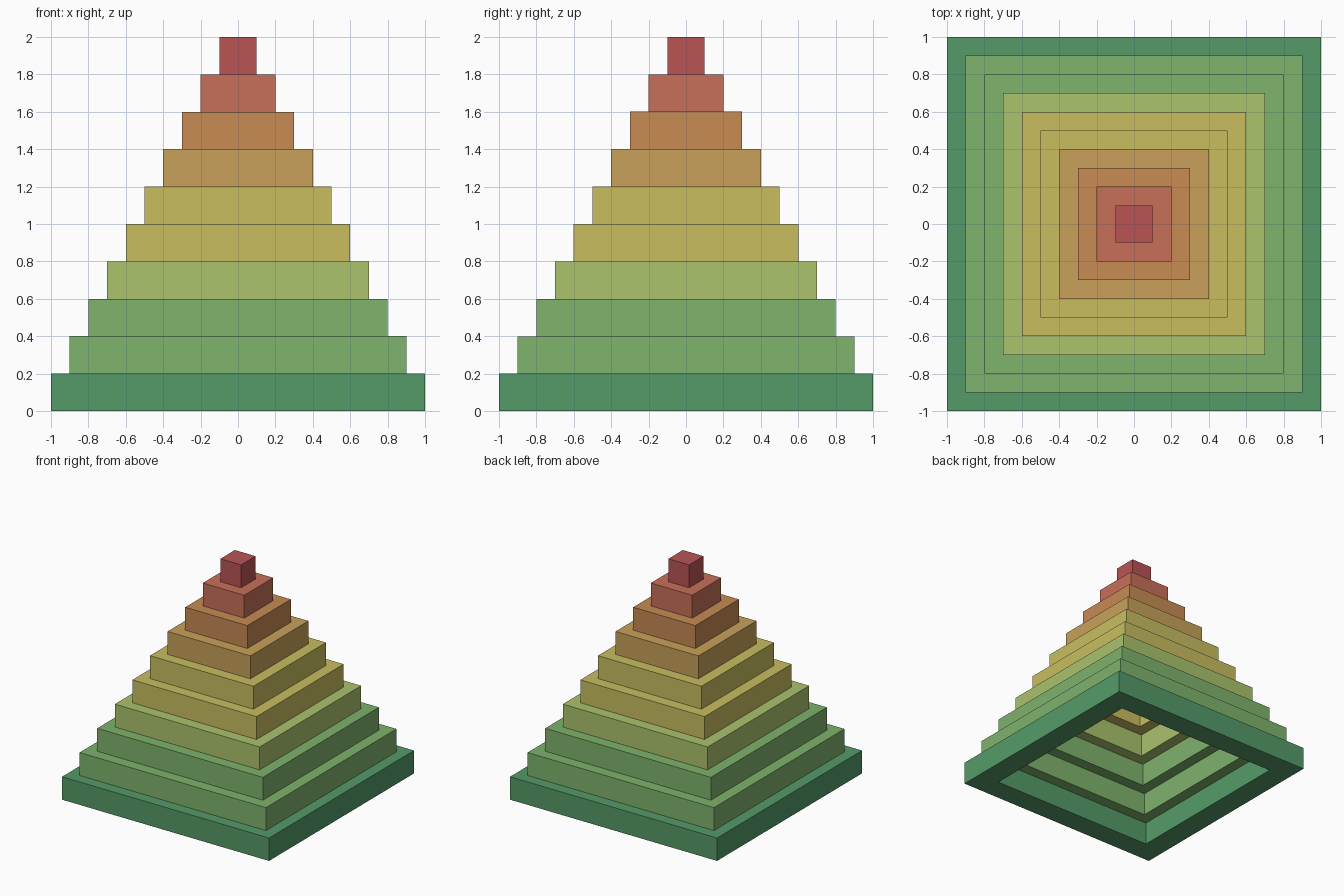
import bpy, bmesh
from mathutils import Matrix, Vector

if "Cube" in bpy.data.objects:
    bpy.data.objects.remove(bpy.data.objects["Cube"])

S = 0.2  # block size


def srgb(r, g, b):
    lin = [(c / 255 / 12.92) if c < 10 else ((c / 255 + 0.055) / 1.055) ** 2.4 for c in (r, g, b)]
    return (*lin, 1.0)


COLOURS = {
    "dark_green": (85, 155, 104),
    "green": (126, 179, 108),
    "lime": (171, 195, 109),
    "yellow": (200, 190, 96),
    "tan": (200, 161, 90),
    "orange": (199, 139, 84),
    "coral": (199, 112, 88),
    "red": (186, 83, 85),
}
MATS = {}
for name, rgb in COLOURS.items():
    MATS[name] = bpy.data.materials.new(name)
    MATS[name].diffuse_color = srgb(*rgb)


def block_ring(name, n, z, mat):
    """One-block-wide square ring of n x n cubes standing at height z."""
    bm = bmesh.new()
    for i in range(n):
        for j in range(n):
            if i in (0, n - 1) or j in (0, n - 1):
                pos = Vector(((i - (n - 1) / 2) * S, (j - (n - 1) / 2) * S, z + S / 2))
                bmesh.ops.create_cube(bm, size=S, matrix=Matrix.Translation(pos))
    me = bpy.data.meshes.new(name)
    bm.to_mesh(me)
    bm.free()
    me.materials.append(mat)
    bpy.context.collection.objects.link(bpy.data.objects.new(name, me))


# Hollow stepped pyramid, widest tier first
TIERS = ["dark_green", "green", "green", "lime", "yellow",
         "yellow", "tan", "orange", "coral", "red"]
for k, colour in enumerate(TIERS):
    block_ring(f"tier_{k + 1}", 10 - k, k * S, MATS[colour])

for m in bpy.data.materials:
    if m.users and not m.is_grease_pencil:
        m.use_nodes = True
        m.node_tree.nodes["Principled BSDF"].inputs["Base Color"].default_value = m.diffuse_color
